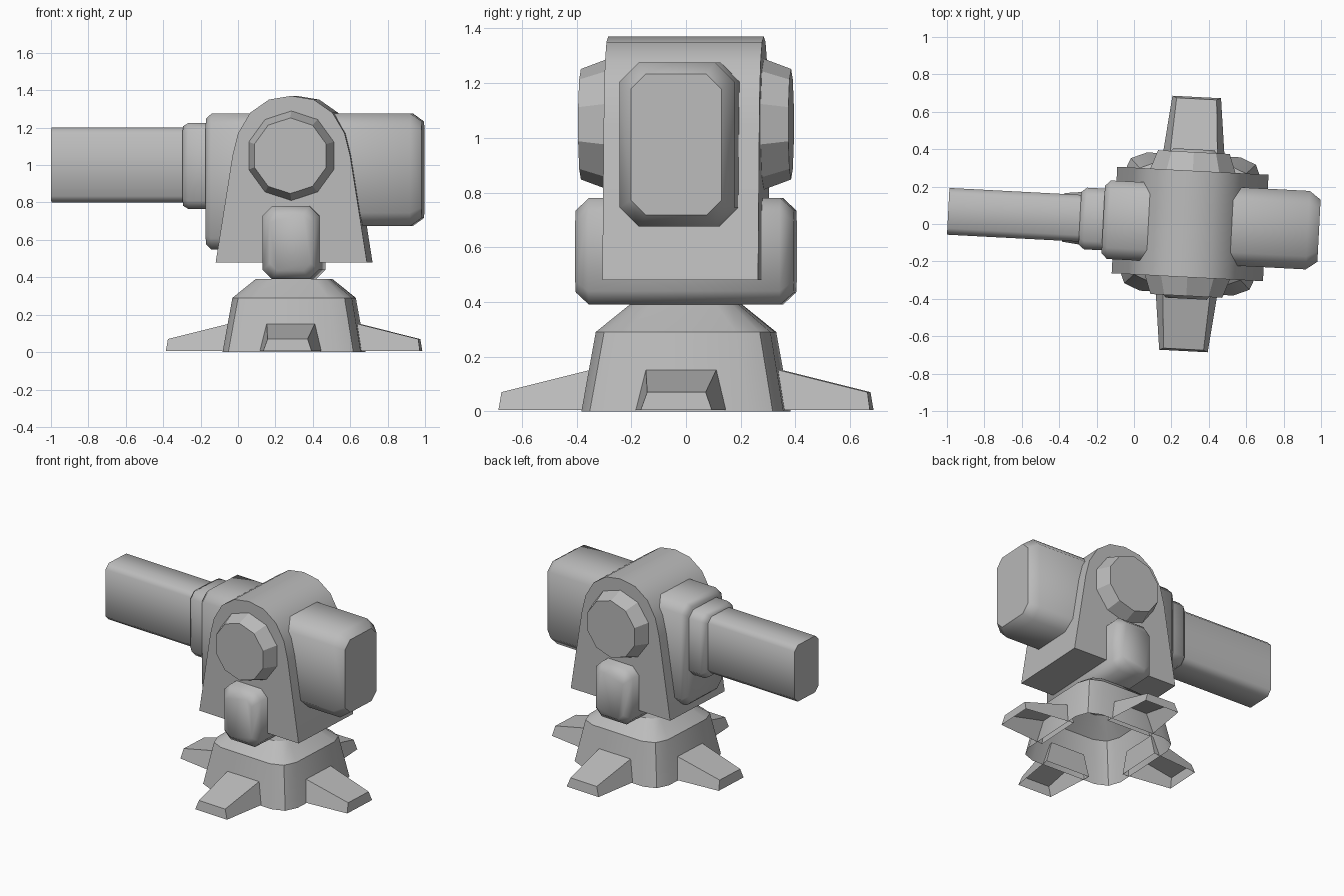
import bpy, bmesh
from math import sin, cos, pi, radians
from mathutils import Vector, Matrix

old = bpy.data.objects.get("Cube")
if old:
    bpy.data.objects.remove(old, do_unlink=True)

grey = bpy.data.materials.new("plain grey")
grey.use_nodes = True
grey.diffuse_color = (0.5, 0.5, 0.5, 1)
grey.node_tree.nodes["Principled BSDF"].inputs["Base Color"].default_value = (0.5, 0.5, 0.5, 1)

PIVOT = Matrix.Translation((0.3, 0, 0)) @ Matrix.Rotation(radians(-3), 4, 'Z')


def skin(name, rings, smooth=0, open_start=False, turn=0):
    """Join rings of points into one closed or open-ended part."""
    bm = bmesh.new()
    loops = [[bm.verts.new(p) for p in ring] for ring in rings]
    n = len(loops[0])
    for a, b in zip(loops, loops[1:]):
        for i in range(n):
            j = (i + 1) % n
            bm.faces.new((a[i], a[j], b[j], b[i]))
    bm.faces.new(loops[-1])
    if not open_start:
        bm.faces.new(loops[0])
    bmesh.ops.recalc_face_normals(bm, faces=bm.faces)
    return finish(name, bm, smooth, turn)


def finish(name, bm, smooth, turn=0):
    mesh = bpy.data.meshes.new(name)
    bm.to_mesh(mesh)
    bm.free()
    mesh.materials.append(grey)
    ob = bpy.data.objects.new(name, mesh)
    bpy.context.collection.objects.link(ob)
    ob.matrix_world = PIVOT @ Matrix.Rotation(turn, 4, 'Z')
    if smooth:
        bpy.ops.object.select_all(action='DESELECT')
        ob.select_set(True)
        bpy.context.view_layer.objects.active = ob
        bpy.ops.object.shade_smooth_by_angle(angle=radians(smooth))
    return ob


def rounded(hu, hv, cut, steps):
    """Rectangle outline with cut or rounded corners."""
    pts = []
    for k, (su, sv) in enumerate(((1, 1), (-1, 1), (-1, -1), (1, -1))):
        for s in range(steps + 1):
            a = (k + s / steps) * pi / 2
            pts.append((su * (hu - cut) + cut * cos(a), sv * (hv - cut) + cut * sin(a)))
    return pts


def block(name, axis, mid, stations, steps=1, smooth=50, open_start=False):
    """Stack of rounded rectangles: (position, half width, half height, corner)."""
    place = {'X': lambda t, u, v: (t, u, v + mid),
             'Y': lambda t, u, v: (u, t, v + mid),
             'Z': lambda t, u, v: (u, v, t)}[axis]
    rings = [[place(t, u, v) for u, v in rounded(hu, hv, c, steps)]
             for t, hu, hv, c in stations]
    return skin(name, rings, smooth, open_start)


# Hollow pedestal
block("pedestal", 'Z', 0, [(0, .37, .37, .12), (.29, .32, .32, .12), (.39, .2, .2, .08)],
      steps=2, smooth=35, open_start=True)

# Four tapered feet, open underneath
for i, side in enumerate(("left", "back", "right", "front")):
    bm = bmesh.new()
    ends = []
    for r_low, r_top, low, top, z in ((.325, .325, .17, .13, .156), (.68, .67, .13, .107, .07)):
        ends.append([bm.verts.new(p) for p in ((r_low, -low, .005), (r_top, -top, z),
                                               (r_top, top, z), (r_low, low, .005))])
    a, b = ends
    for k in range(3):
        bm.faces.new((a[k], a[k + 1], b[k + 1], b[k]))
    bm.faces.new(a)
    bm.faces.new(b)
    bmesh.ops.recalc_face_normals(bm, faces=bm.faces)
    finish(side + "_foot", bm, 0, i * pi / 2)

# Cross beam that carries the cradle
block("cross_beam", 'Y', .585, [(-.4, .11, .15, .04), (-.35, .15, .195, .05),
                                (.35, .15, .195, .05), (.4, .11, .15, .04)])

# Arched cradle
half = [(.405, .48), (.315, 1.05), (.285, 1.17), (.22, 1.28), (.12, 1.35)]
arch = half + [(0, 1.37)] + [(-x, z) for x, z in reversed(half)]
skin("cradle", [[(x, y, z) for x, z in arch] for y in (-.285, .285)], smooth=35)

# Side hubs
for label, s in (("front", -1), ("back", 1)):
    rings = [[(r * sin(k * pi / 5), s * y, 1.05 + r * cos(k * pi / 5)) for k in range(10)]
             for y, r in ((.27, .245), (.385, .202))]
    skin(label + "_hub", rings)

# Counterweight housing
block("counterweight", 'X', .975, [(.1, .21, .3, .07), (.63, .21, .3, .07), (.69, .166, .258, .055)])

# Barrel mount, collar and barrel
block("barrel_mount", 'X', .912, [(-.1, .21, .363, .06), (-.435, .21, .363, .06), (-.465, .18, .335, .05)])
block("barrel_collar", 'X', .995, [(-.45, .165, .23, .045), (-.56, .165, .23, .045),
                                   (-.59, .14, .212, .04)])
block("barrel", 'X', 1.0, [(-.58, .125, .2, .034), (-1.295, .125, .2, .034)])
